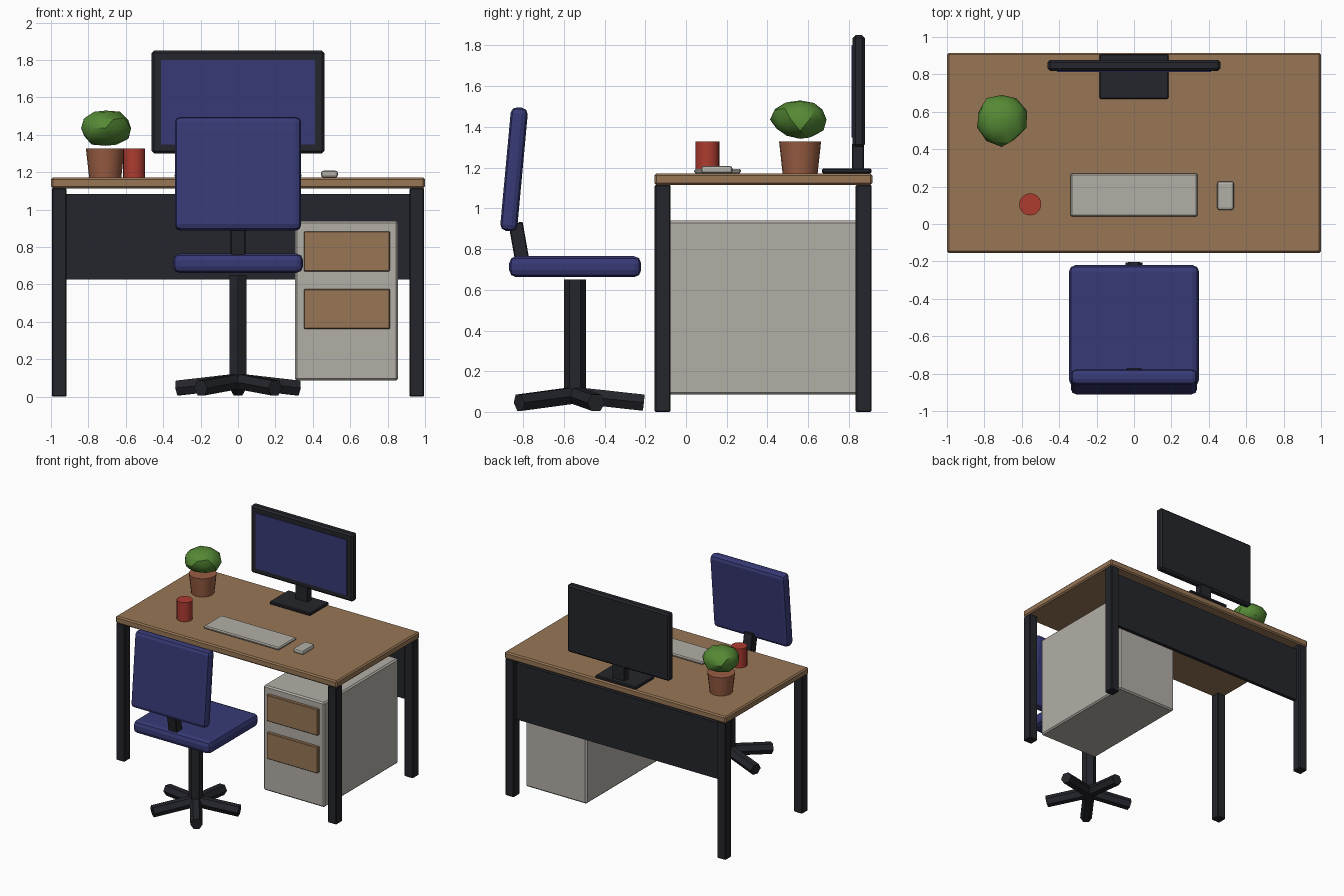
import bpy, math, random
from mathutils import Vector

if "Cube" in bpy.data.objects:
    bpy.data.objects.remove(bpy.data.objects["Cube"])


def material(name, rgb):
    m = bpy.data.materials.new(name)
    m.diffuse_color = (*rgb, 1)
    m.use_nodes = True
    m.node_tree.nodes["Principled BSDF"].inputs["Base Color"].default_value = m.diffuse_color
    return m


WOOD = material("wood", (0.31, 0.18, 0.09))
DARK = material("dark_metal", (0.018, 0.019, 0.025))
GREY = material("light_grey", (0.45, 0.43, 0.39))
BLUE = material("blue", (0.038, 0.042, 0.18))
RED = material("red", (0.42, 0.045, 0.03))
GREEN = material("green", (0.09, 0.25, 0.035))
CLAY = material("clay", (0.32, 0.11, 0.055))


def finish(name, mat):
    ob = bpy.context.object
    ob.name = name
    ob.data.materials.append(mat)
    return ob


def box(name, x, y, z, mat, bevel=0.008, segments=1, tilt=0.0):
    """Bevelled box from (min, max) ranges, tilted about x through its centre."""
    mid = [(a + b) / 2 for a, b in (x, y, z)]
    bpy.ops.mesh.primitive_cube_add(size=1, location=mid)
    ob = finish(name, mat)
    ob.scale = [b - a for a, b in (x, y, z)]
    bpy.ops.object.transform_apply(location=False, rotation=False, scale=True)
    ob.rotation_euler.x = tilt
    if bevel:
        mod = ob.modifiers.new("bevel", "BEVEL")
        mod.width, mod.segments = bevel, segments
    return ob


def cone(name, centre, z0, z1, r0, r1, sides, mat):
    bpy.ops.mesh.primitive_cone_add(vertices=sides, radius1=r0, radius2=r1, depth=z1 - z0,
                                    location=(*centre, (z0 + z1) / 2))
    ob = finish(name, mat)
    bpy.ops.object.shade_smooth_by_angle(angle=math.radians(30))
    return ob


# Desk top, legs and back panel
box("desk_top", (-1, 1), (-0.155, 0.915), (1.114, 1.171), WOOD, 0.01)
for side, sx in (("left", -1), ("right", 1)):
    for end, y in (("front", -0.115), ("back", 0.872)):
        x = sx * 0.956
        box(f"{end}_{side}_leg", (x - 0.039, x + 0.039), (y - 0.039, y + 0.039), (0, 1.116), DARK, 0.006)
box("back_panel", (-0.925, 0.925), (0.846, 0.875), (0.625, 1.083), DARK, 0)

# Drawer cabinet
box("cabinet", (0.305, 0.855), (-0.11, 0.848), (0.085, 0.94), GREY, 0.011)
for i, z in enumerate((0.362, 0.67)):
    box(f"drawer_front_{i + 1}", (0.352, 0.812), (-0.135, -0.10), (z, z + 0.213), WOOD, 0.004)

# Monitor
box("monitor_base", (-0.184, 0.184), (0.668, 0.91), (1.171, 1.196), DARK, 0.006)
box("monitor_neck", (-0.055, 0.055), (0.815, 0.873), (1.19, 1.32), DARK, 0.005)
box("monitor_body", (-0.462, 0.462), (0.818, 0.878), (1.30, 1.85), DARK, 0.014)
box("monitor_screen", (-0.412, 0.412), (0.812, 0.83), (1.347, 1.80), BLUE, 0)

# Keyboard, mouse and mug
box("keyboard", (-0.34, 0.34), (0.04, 0.27), (1.171, 1.194), GREY, 0.008)
box("mouse", (0.444, 0.534), (0.075, 0.228), (1.171, 1.208), GREY, 0.013, 2)
cone("mug", (-0.555, 0.105), 1.171, 1.327, 0.059, 0.059, 20, RED)

# Potted plant
cone("plant_pot", (-0.71, 0.56), 1.171, 1.327, 0.086, 0.103, 20, CLAY)
bpy.ops.mesh.primitive_ico_sphere_add(subdivisions=2, radius=1, location=(-0.708, 0.56, 1.435))
foliage = finish("plant_foliage", GREEN)
random.seed(4)
for v in foliage.data.vertices:
    v.co = v.co * random.uniform(0.9, 1.06)
    v.co = Vector((v.co.x * 0.138, v.co.y * 0.142, v.co.z * 0.1))
bpy.ops.object.shade_smooth_by_angle(angle=math.radians(30))

# Chair cushions and back support
CY = -0.545
box("seat", (-0.348, 0.348), (-0.868, -0.22), (0.662, 0.765), BLUE, 0.035, 2)
box("backrest", (-0.338, 0.338), (-0.886, -0.802), (0.887, 1.496), BLUE, 0.03, 2, -0.092)
box("back_support", (-0.04, 0.04), (-0.855, -0.785), (0.74, 0.93), DARK, 0.005, 1, 0.175)

# Chair column and five-spoke base of hexagonal bars
cone("chair_column", (0, CY), 0.07, 0.65, 0.054, 0.054, 6, DARK)
for i in range(5):
    a = math.radians(90 + 72 * i)
    start = Vector((0, CY, 0.083))
    tip = Vector((0.338 * math.cos(a), CY + 0.338 * math.sin(a), 0.046))
    bar = tip - start
    bpy.ops.mesh.primitive_cylinder_add(vertices=6, radius=0.046, depth=bar.length,
                                        location=(start + tip) / 2)
    spoke = finish(f"base_spoke_{i + 1}", DARK)
    spoke.rotation_euler = bar.to_track_quat("Z", "X").to_euler()
